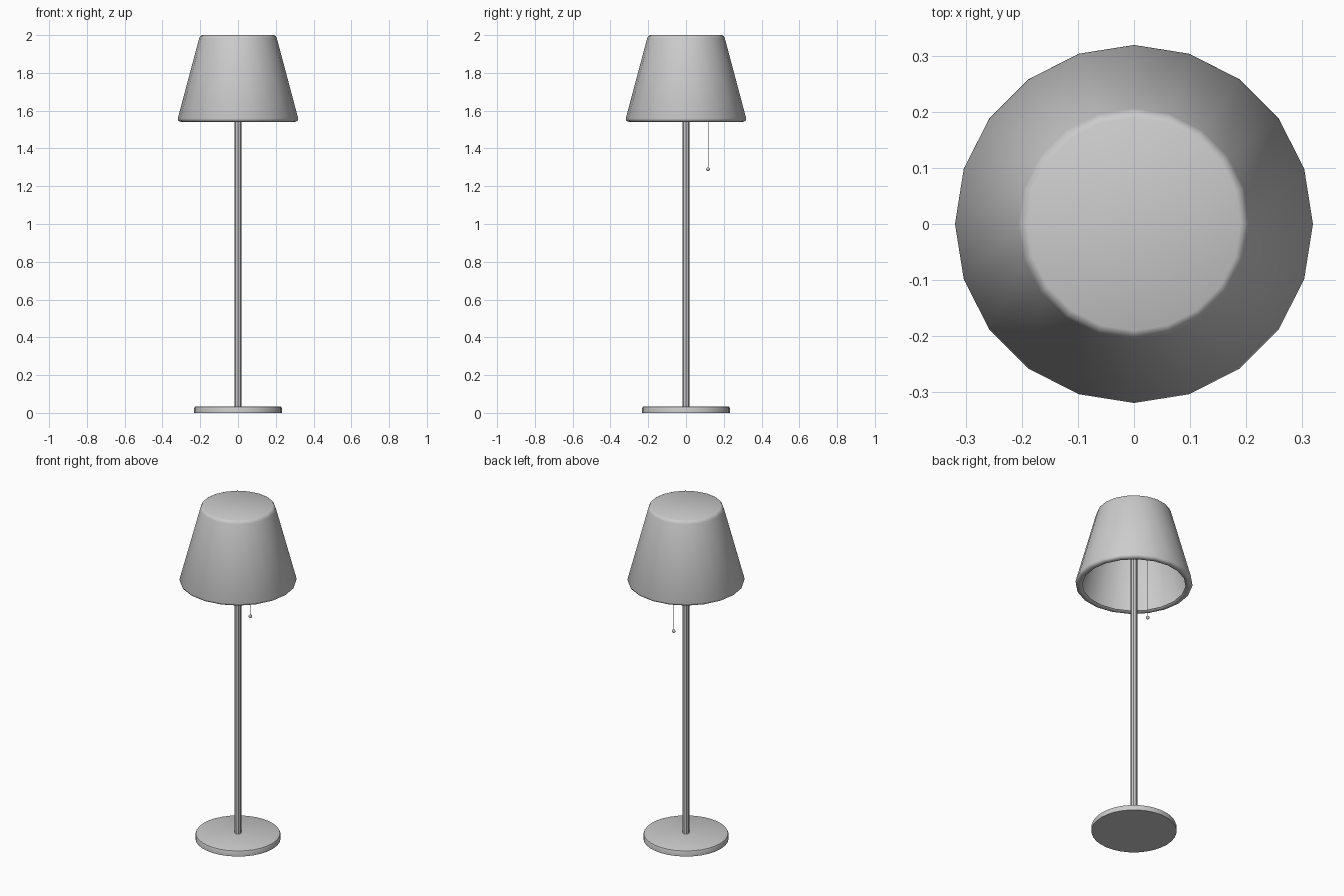
import bpy, bmesh
from math import cos, sin, tau, radians

if "Cube" in bpy.data.objects:
    bpy.data.objects.remove(bpy.data.objects["Cube"])


def lathe(name, profile, sides, center=(0, 0), angle=40, phase=0.0):
    """Spin an (r, z) profile around a vertical axis; r = 0 makes a pole."""
    bm = bmesh.new()
    rings = []
    for r, z in profile:
        n = 1 if r == 0 else sides
        rings.append([bm.verts.new((center[0] + r * cos(tau * i / sides + phase),
                                    center[1] + r * sin(tau * i / sides + phase), z))
                      for i in range(n)])
    for a, b in zip(rings, rings[1:]):
        for i in range(sides):
            j = (i + 1) % sides
            quad = [a[i % len(a)], a[j % len(a)], b[j % len(b)], b[i % len(b)]]
            bm.faces.new(list(dict.fromkeys(quad)))
    bmesh.ops.recalc_face_normals(bm, faces=bm.faces)
    mesh = bpy.data.meshes.new(name)
    bm.to_mesh(mesh)
    bm.free()
    obj = bpy.data.objects.new(name, mesh)
    bpy.context.collection.objects.link(obj)
    bpy.ops.object.select_all(action='DESELECT')
    obj.select_set(True)
    bpy.context.view_layer.objects.active = obj
    bpy.ops.object.shade_smooth_by_angle(angle=radians(angle))
    return obj


# Round foot with a softened top edge
lathe("base", [(0, 0), (0.232, 0), (0.232, 0.025), (0.229, 0.032), (0.222, 0.035), (0, 0.035)], 32)

# Slim stem running up into the shade
lathe("pole", [(0, 0.03), (0.018, 0.03), (0.018, 1.98), (0, 1.98)], 8, angle=30)

# Tapered shell shade, closed on top, with the lower rim curled inward
lathe("shade", [(0, 2.0), (0.19, 2.0), (0.2, 1.995), (0.206, 1.982),
                (0.319, 1.558), (0.316, 1.547), (0.305, 1.541),
                (0.29, 1.541), (0.281, 1.548)], 20, angle=50)

# Pull cord with a small bead at the end
lathe("pull_cord", [(0, 1.29), (0.002, 1.29), (0.002, 1.99), (0, 1.99)], 6, (0, 0.117))
bead = [(0.01 * sin(tau * k / 16) if 0 < k < 8 else 0, 1.29 - 0.01 * cos(tau * k / 16))
        for k in range(9)]
lathe("cord_bead", bead, 12, (0, 0.117))
